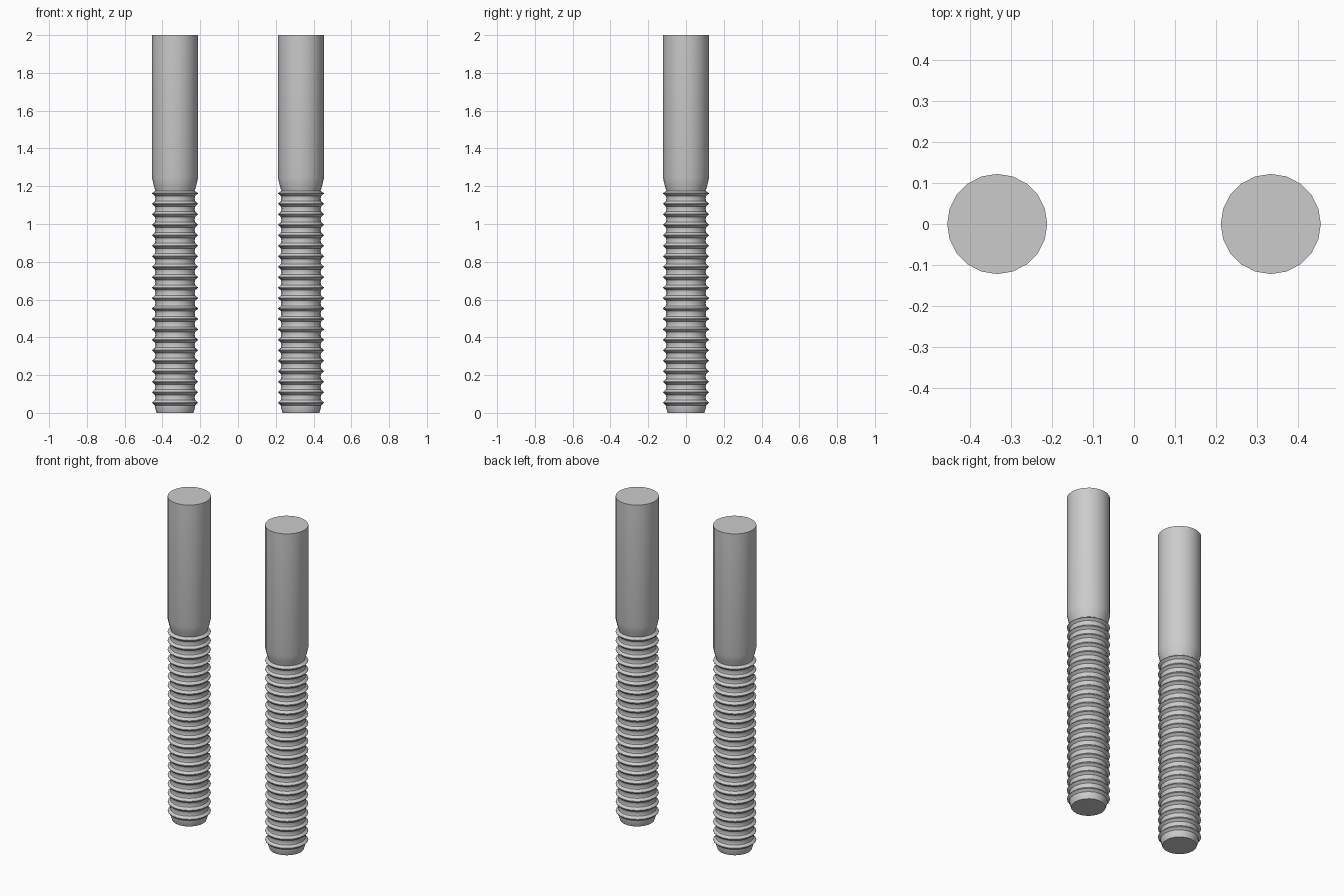
import bpy, bmesh, math

if "Cube" in bpy.data.objects:
    bpy.data.objects.remove(bpy.data.objects["Cube"])

SIDES = 20
R = 0.122          # shank and thread crest radius
ROOT = 0.104       # thread root radius
PITCH = 0.0554
TEETH = 21


def stud_profile():
    # chamfered tip
    pts = [(0.097, 0.0), (0.107, 0.03), (0.107, 0.04)]
    # ringed thread
    for i in range(TEETH):
        z = 0.054 + i * PITCH
        if i:
            pts += [(ROOT, z - PITCH / 2), (ROOT + 0.003, z - 0.014)]
        pts += [(R - 0.001, z - 0.0015), (R - 0.001, z + 0.0015)]
        if i < TEETH - 1:
            pts.append((ROOT + 0.003, z + 0.014))
    # tapered neck and plain shank
    pts += [(ROOT, 1.175), (0.113, 1.205), (R, 1.245), (R, 2.0)]
    return pts


def lathe(name, x, profile):
    bm = bmesh.new()
    rings = []
    for r, z in profile:
        rings.append([bm.verts.new((r * math.cos(2 * math.pi * k / SIDES),
                                    r * math.sin(2 * math.pi * k / SIDES), z))
                      for k in range(SIDES)])
    for a, b in zip(rings, rings[1:]):
        for k in range(SIDES):
            n = (k + 1) % SIDES
            bm.faces.new((a[k], a[n], b[n], b[k]))
    bm.faces.new(rings[0][::-1])
    bm.faces.new(rings[-1])
    mesh = bpy.data.meshes.new(name)
    bm.to_mesh(mesh)
    bm.free()
    ob = bpy.data.objects.new(name, mesh)
    ob.location.x = x
    bpy.context.collection.objects.link(ob)
    bpy.ops.object.select_all(action='DESELECT')
    ob.select_set(True)
    bpy.context.view_layer.objects.active = ob
    bpy.ops.object.shade_smooth_by_angle(angle=math.radians(30))
    return ob


# pair of threaded studs
for name, x in (("left_stud", -0.3335), ("right_stud", 0.3335)):
    lathe(name, x, stud_profile())
